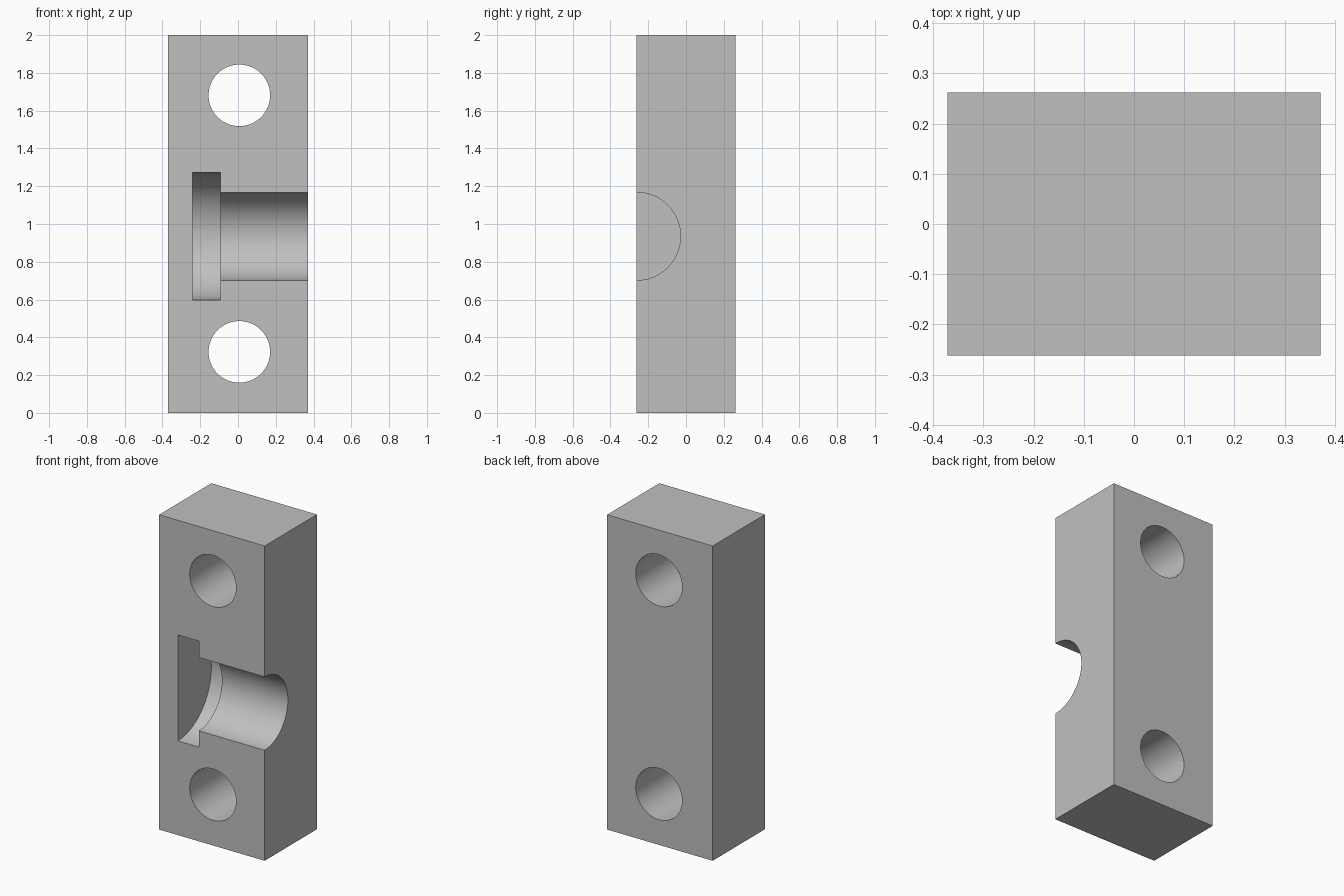
import bpy
import math

if "Cube" in bpy.data.objects:
    bpy.data.objects.remove(bpy.data.objects["Cube"], do_unlink=True)

WIDTH, DEPTH, HEIGHT = 0.742, 0.524, 2.0
FRONT = -DEPTH / 2
GROOVE_Z = 0.935

# Single grey material
grey = bpy.data.materials.new("light_grey")
grey.use_nodes = True
colour = (0.53, 0.53, 0.53, 1)
grey.diffuse_color = colour
grey.node_tree.nodes["Principled BSDF"].inputs["Base Color"].default_value = colour

# Rectangular block
bpy.ops.mesh.primitive_cube_add(size=1, location=(0, 0, HEIGHT / 2))
block = bpy.context.object
block.name = "clamp_block"
block.scale = (WIDTH, DEPTH, HEIGHT)
bpy.ops.object.transform_apply(location=True, rotation=False, scale=True)
block.data.materials.append(grey)


def cut(name, radius, length, location, rotation):
    """Subtract a round bore from the block."""
    bpy.ops.mesh.primitive_cylinder_add(vertices=96, radius=radius, depth=length,
                                        location=location, rotation=rotation)
    cutter = bpy.context.object
    cutter.name = name
    cutter.data.materials.append(grey)
    mod = block.modifiers.new(name, "BOOLEAN")
    mod.operation = "DIFFERENCE"
    mod.solver = "EXACT"
    mod.object = cutter
    bpy.context.view_layer.objects.active = block
    bpy.ops.object.modifier_apply(modifier=name)
    bpy.data.objects.remove(cutter, do_unlink=True)


def cut_groove(name, radius, x0, x1):
    """Half-round groove along x, centred on the front face."""
    cut(name, radius, x1 - x0, ((x0 + x1) / 2, FRONT, GROOVE_Z), (0, math.pi / 2, 0))


# Bolt holes through the depth
for name, z in (("lower_bolt_hole", 0.323), ("upper_bolt_hole", 1.681)):
    cut(name, 0.163, DEPTH * 2, (0.007, 0, z), (math.pi / 2, 0, 0))

# Stepped half-round seat: wide flange pocket, then shaft groove open to the side
cut_groove("flange_pocket", 0.337, -0.24, -0.092)
cut_groove("shaft_groove", 0.233, -0.15, WIDTH)

# Smooth bores with crisp edges
bpy.ops.object.select_all(action="DESELECT")
block.select_set(True)
bpy.context.view_layer.objects.active = block
bpy.ops.object.shade_smooth_by_angle(angle=math.radians(30))
